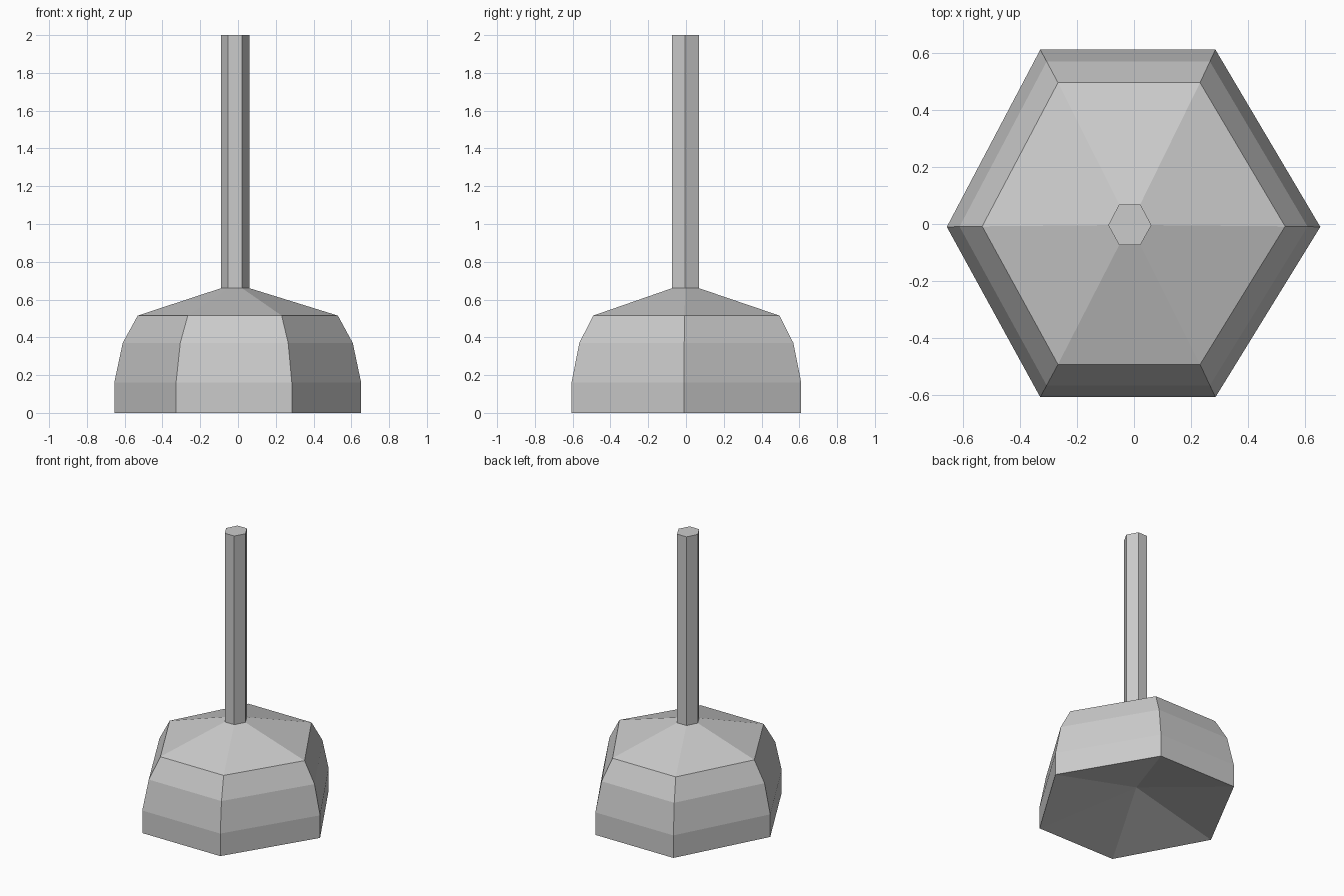
import bpy

if "Cube" in bpy.data.objects:
    bpy.data.objects.remove(bpy.data.objects["Cube"])

# Six-sided outlines, counter-clockwise from the right corner
BASE = [(0.652, -0.01), (0.285, 0.61), (-0.328, 0.61),
        (-0.655, -0.01), (-0.328, -0.606), (0.285, -0.606)]
POLE = [(0.061, -0.004), (0.022, 0.069), (-0.052, 0.069),
        (-0.09, -0.004), (-0.052, -0.074), (0.022, -0.074)]


def ring(outline, z, s=1.0):
    return [(x * s, y * s, z) for x, y in outline]


def loft(name, rings, apex=None, cap_top=False):
    """Skin a stack of rings; optional point under the first, cap on the last."""
    n = len(rings[0])
    verts = [v for r in rings for v in r]
    faces = []
    for k in range(len(rings) - 1):
        for i in range(n):
            j = (i + 1) % n
            faces.append((k * n + i, k * n + j, (k + 1) * n + j, (k + 1) * n + i))
    if apex:
        verts.append(apex)
        faces += [((i + 1) % n, i, len(verts) - 1) for i in range(n)]
    if cap_top:
        faces.append(tuple(range((len(rings) - 1) * n, len(rings) * n)))
    mesh = bpy.data.meshes.new(name)
    mesh.from_pydata(verts, [], faces)
    mesh.update()
    obj = bpy.data.objects.new(name, mesh)
    bpy.context.collection.objects.link(obj)
    return obj


# Domed head with sloping roof and hollowed underside
loft("head",
     [ring(BASE, 0), ring(BASE, 0.16), ring(BASE, 0.37, 0.932),
      ring(BASE, 0.515, 0.811), ring(POLE, 0.66)],
     apex=(-0.02, 0.0, 0.15))

# Straight pole rising from the roof
loft("pole", [ring(POLE, 0.66), ring(POLE, 2.0)], cap_top=True)
